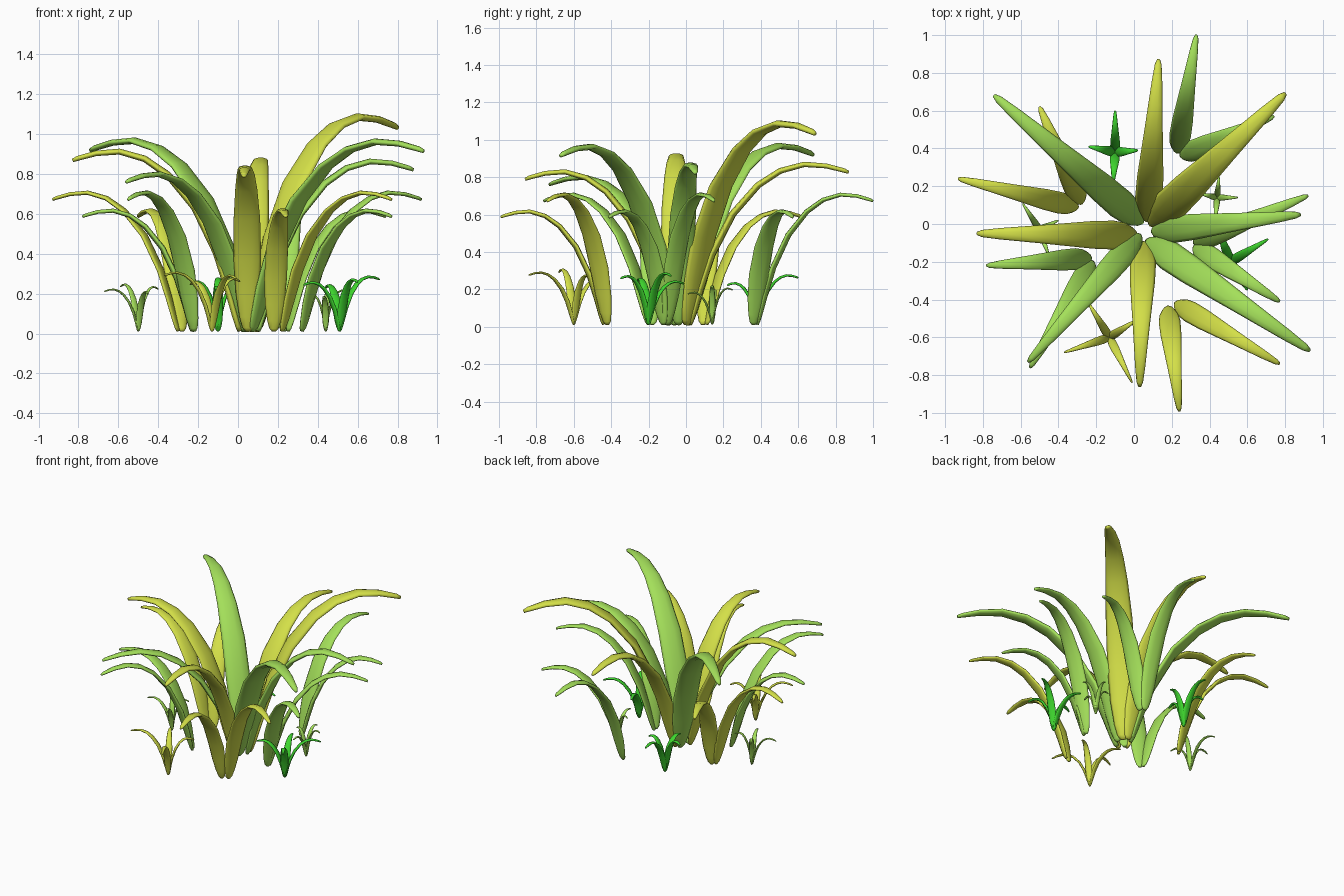
import bpy, bmesh, math
from mathutils import Vector

default = bpy.data.objects.get("Cube")
if default:
    bpy.data.objects.remove(default, do_unlink=True)


def linear(c):
    c /= 255
    return c / 12.92 if c <= 0.04045 else ((c + 0.055) / 1.055) ** 2.4


def make_material(name, *rgb):
    mat = bpy.data.materials.new(name)
    mat.use_nodes = True
    color = [linear(c) for c in rgb] + [1.0]
    mat.diffuse_color = color
    shader = mat.node_tree.nodes["Principled BSDF"]
    shader.inputs["Base Color"].default_value = color
    shader.inputs["Roughness"].default_value = 0.7
    return mat


GREEN = make_material("leaf_green", 164, 224, 90)
YELLOW = make_material("yellow_green", 212, 224, 72)
BRIGHT = make_material("bright_green", 62, 214, 46)

# Shared arching leaf profile: outward share, height share, width share
ARCH = [(0, 0, .2), (.01, .025, .42), (.03, .09, .62), (.07, .23, .86),
        (.14, .44, 1), (.27, .69, .96), (.43, .87, .8), (.57, .96, .66),
        (.72, 1, .52), (.86, .99, .39), (.97, .962, .25), (1, .95, .12)]
SIDES = 10


def make_leaf(name, base, tip, peak, width, flatness, mat):
    """Loft a flattened oval along an arch from base to tip."""
    base, tip = Vector((*base, 0)), Vector((*tip, 0))
    reach = tip - base
    outward = reach.normalized()
    side = Vector((-outward.y, outward.x, 0))
    low = 0.012
    top = peak - width * flatness * 0.3
    path = [base + reach * r + Vector((0, 0, low + (top - low) * h))
            for r, h, _ in ARCH]

    bm = bmesh.new()
    rings = []
    for i, centre in enumerate(path):
        tangent = path[min(i + 1, len(path) - 1)] - path[max(i - 1, 0)]
        normal = tangent.normalized().cross(side)
        half = width * ARCH[i][2] / 2
        # thickness fades more slowly than width, so tips stay plump
        thick = min(half, width * flatness * (0.25 + 0.25 * ARCH[i][2]))
        ring = []
        for k in range(SIDES):
            a = math.tau * k / SIDES
            ring.append(bm.verts.new(centre + side * (half * math.cos(a))
                                     + normal * (thick * math.sin(a))))
        rings.append(ring)
    for lower, upper in zip(rings, rings[1:]):
        for k in range(SIDES):
            n = (k + 1) % SIDES
            bm.faces.new((lower[k], lower[n], upper[n], upper[k]))
    bm.faces.new(rings[0][::-1])
    bm.faces.new(rings[-1])
    bmesh.ops.recalc_face_normals(bm, faces=bm.faces)
    for face in bm.faces:
        face.smooth = True

    mesh = bpy.data.meshes.new(name)
    bm.to_mesh(mesh)
    bm.free()
    mesh.materials.append(mat)
    obj = bpy.data.objects.new(name, mesh)
    bpy.context.collection.objects.link(obj)


# Tall leaves of the central clump: base, tip, peak height, colour
tall = [
    ((.04, .01), (-.74, .68), .98, GREEN),
    ((.09, .00), (.80, .69), 1.10, YELLOW),
    ((.07, -.09), (.93, -.67), .975, GREEN),
    ((.10, -.04), (.88, .05), .875, GREEN),
    ((.07, .02), (.13, .87), .88, YELLOW),
    ((.01, -.06), (-.83, -.05), .925, YELLOW),
    ((.03, -.06), (-.56, -.73), .81, GREEN),
    ((.05, -.10), (.03, -.86), .84, YELLOW),
]
for i, (base, tip, peak, mat) in enumerate(tall):
    make_leaf(f"tall_leaf_{i + 1}", base, tip, peak, .165 * peak, .27, mat)

# Pairs of shorter leaves around it: two bases with tips, colour
pairs = [
    (((.22, -.42), (.77, -.74)), ((.18, -.44), (.24, -.99)), YELLOW),
    (((.23, .38), (.33, 1.0)), ((.25, .36), (.74, .57)), GREEN),
    (((-.30, .09), (-.93, .24)), ((-.28, .11), (-.50, .62)), YELLOW),
    (((-.22, -.20), (-.55, -.76)), ((-.23, -.18), (-.78, -.22)), GREEN),
    (((.32, -.10), (.92, .15)), ((.32, -.12), (.77, -.41)), GREEN),
]
for i, (longer, shorter, mat) in enumerate(pairs):
    for label, (base, tip), peak in (("long", longer, .715),
                                     ("short", shorter, .625)):
        make_leaf(f"{label}_side_leaf_{i + 1}", base, tip, peak,
                  .115, .25, mat)

# Small four-leaved sprouts: centre, leaf tips, height, leaf width, colour
sprouts = [
    ((-.13, -.60), [(-.37, -.68), (-.01, -.84), (.01, -.51), (-.24, -.42)],
     .31, .046, YELLOW),
    ((-.10, .38), [(-.10, .60), (-.24, .41), (.02, .39), (-.11, .22)],
     .28, .052, BRIGHT),
    ((.51, -.20), [(.71, -.08), (.60, -.35), (.33, -.26), (.44, -.01)],
     .29, .052, BRIGHT),
    ((-.50, -.03), [(-.59, .11), (-.40, .02), (-.67, -.06), (-.45, -.17)],
     .25, .036, GREEN),
    ((.44, .14), [(.55, .14), (.45, .25), (.35, .16), (.43, .01)],
     .22, .034, GREEN),
]
for i, (centre, tips, height, width, mat) in enumerate(sprouts):
    for k, tip in enumerate(tips):
        make_leaf(f"sprout_{i + 1}_leaf_{k + 1}", centre, tip,
                  height * (1 - .05 * k), width, .35, mat)
